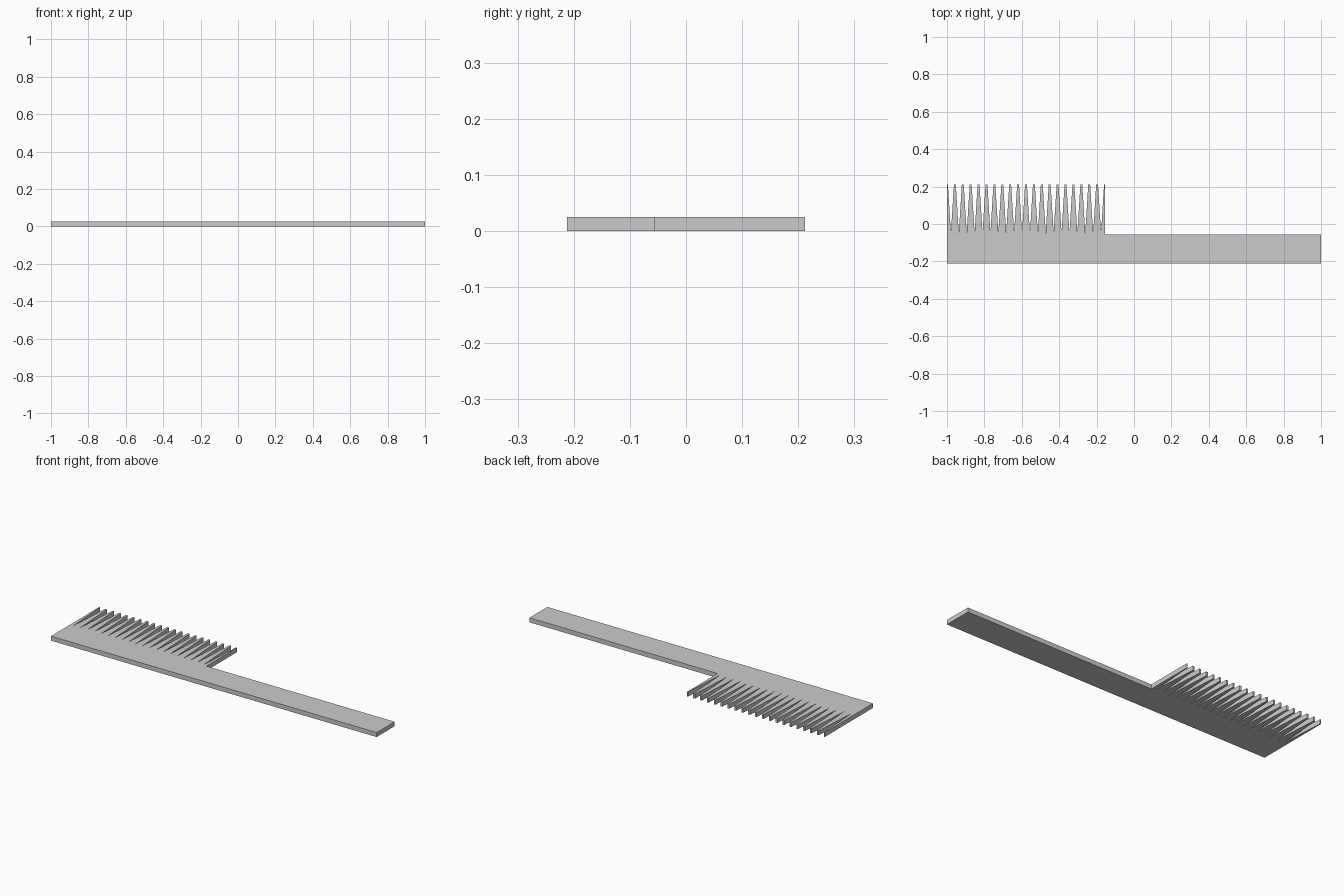
import bpy, bmesh

if "Cube" in bpy.data.objects:
    bpy.data.objects.remove(bpy.data.objects["Cube"])

X0, X1 = -1.0, 1.0            # overall length
TOOTH_END = -0.155            # where the toothed part stops
Y0, Y_SPINE, Y_TIP = -0.212, -0.055, 0.212
THICK = 0.025
GAPS = 20
PITCH = (TOOTH_END - X0) / GAPS
TIP = 0.005                   # half width of a blunt tooth tip
VALLEY = -0.048               # depth of the V notches

# Outline: spine and handle, then teeth from right to left
outline = [(X0, Y0), (X1, Y0), (X1, Y_SPINE), (TOOTH_END, Y_SPINE)]
for i in range(GAPS):
    right = TOOTH_END - i * PITCH
    if i == 0:
        outline.append((right, Y_TIP))
    outline += [(right - TIP, Y_TIP),
                (right - PITCH / 2, VALLEY),
                (right - PITCH + TIP, Y_TIP)]
outline.append((X0, Y_TIP))

# Extrude the outline into a flat comb
bm = bmesh.new()
face = bm.faces.new([bm.verts.new((x, y, 0)) for x, y in outline])
ext = bmesh.ops.extrude_face_region(bm, geom=[face], use_keep_orig=True)
top = [v for v in ext["geom"] if isinstance(v, bmesh.types.BMVert)]
bmesh.ops.translate(bm, verts=top, vec=(0, 0, THICK))
bmesh.ops.recalc_face_normals(bm, faces=bm.faces)

mesh = bpy.data.meshes.new("comb")
bm.to_mesh(mesh)
bm.free()
bpy.context.collection.objects.link(bpy.data.objects.new("comb", mesh))
